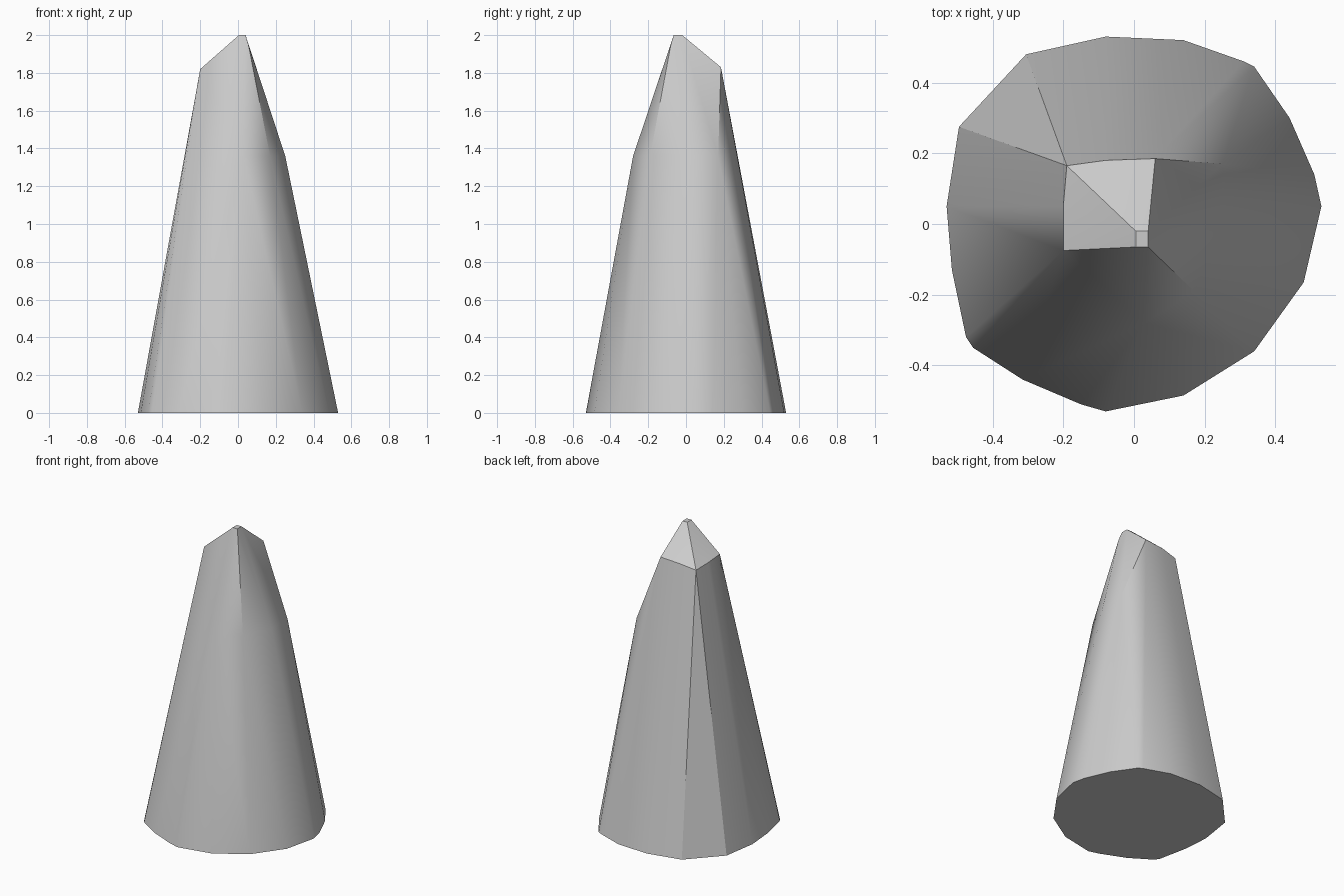
import bpy
import bmesh
import math

default_cube = bpy.data.objects.get("Cube")
if default_cube:
    bpy.data.objects.remove(default_cube, do_unlink=True)


def flat_material(name, colour):
    material = bpy.data.materials.new(name)
    material.use_nodes = True
    material.diffuse_color = colour
    shader = material.node_tree.nodes["Principled BSDF"]
    shader.inputs["Base Color"].default_value = colour
    return material


def hull_object(name, points, material):
    """Wrap a faceted solid around its corner points."""
    mesh = bpy.data.meshes.new(name)
    bm = bmesh.new()
    for point in points:
        bm.verts.new(point)
    result = bmesh.ops.convex_hull(bm, input=bm.verts)
    leftovers = set(result["geom_interior"] + result["geom_unused"])
    loose = [item for item in leftovers if isinstance(item, bmesh.types.BMVert)]
    bmesh.ops.delete(bm, geom=loose, context="VERTS")
    # Join the triangles of each flat facet
    bmesh.ops.dissolve_limit(bm, angle_limit=math.radians(1),
                             verts=bm.verts, edges=bm.edges)
    bmesh.ops.recalc_face_normals(bm, faces=bm.faces)
    bm.to_mesh(mesh)
    bm.free()
    mesh.materials.append(material)
    solid = bpy.data.objects.new(name, mesh)
    bpy.context.collection.objects.link(solid)
    return solid


# Irregular rounded footprint
footprint = [
    (-.08, .53), (.14, .52), (.31, .46), (.34, .445), (.44, .3),
    (.51, .14), (.53, .05), (.48, -.165), (.34, -.36), (.14, -.485),
    (-.08, -.53), (-.15, -.51), (-.315, -.44), (-.455, -.35),
    (-.475, -.32), (-.515, -.13), (-.53, .05), (-.495, .275), (-.305, .48),
]
base = [(x, y, 0) for x, y in footprint]

# Bend where the front and side cuts meet the tapering body
bend = [(x, y, 1.36) for x, y in
        [(.03, -.28), (.17, -.19), (.25, 0), (.25, .17)]]

# Chamfered shoulder below the tip
shoulder = [(-.2, -.075, 1.82), (-.2, .05, 1.81), (-.19, .165, 1.8),
            (-.08, .18, 1.82), (.06, .185, 1.83)]

# Tiny flat tip and the short corner edge beneath it
tip = [(x, y, 2) for x in (.005, .04) for y in (-.065, -.02)]
corner = [(.055, -.08, 1.95)]

grey = flat_material("stone grey", (.6, .6, .6, 1))
spike = hull_object("rock_spike", base + bend + shoulder + tip + corner, grey)

# Soft sides with crisp facet edges
bpy.ops.object.select_all(action="DESELECT")
spike.select_set(True)
bpy.context.view_layer.objects.active = spike
bpy.ops.object.shade_smooth_by_angle(angle=math.radians(30))
